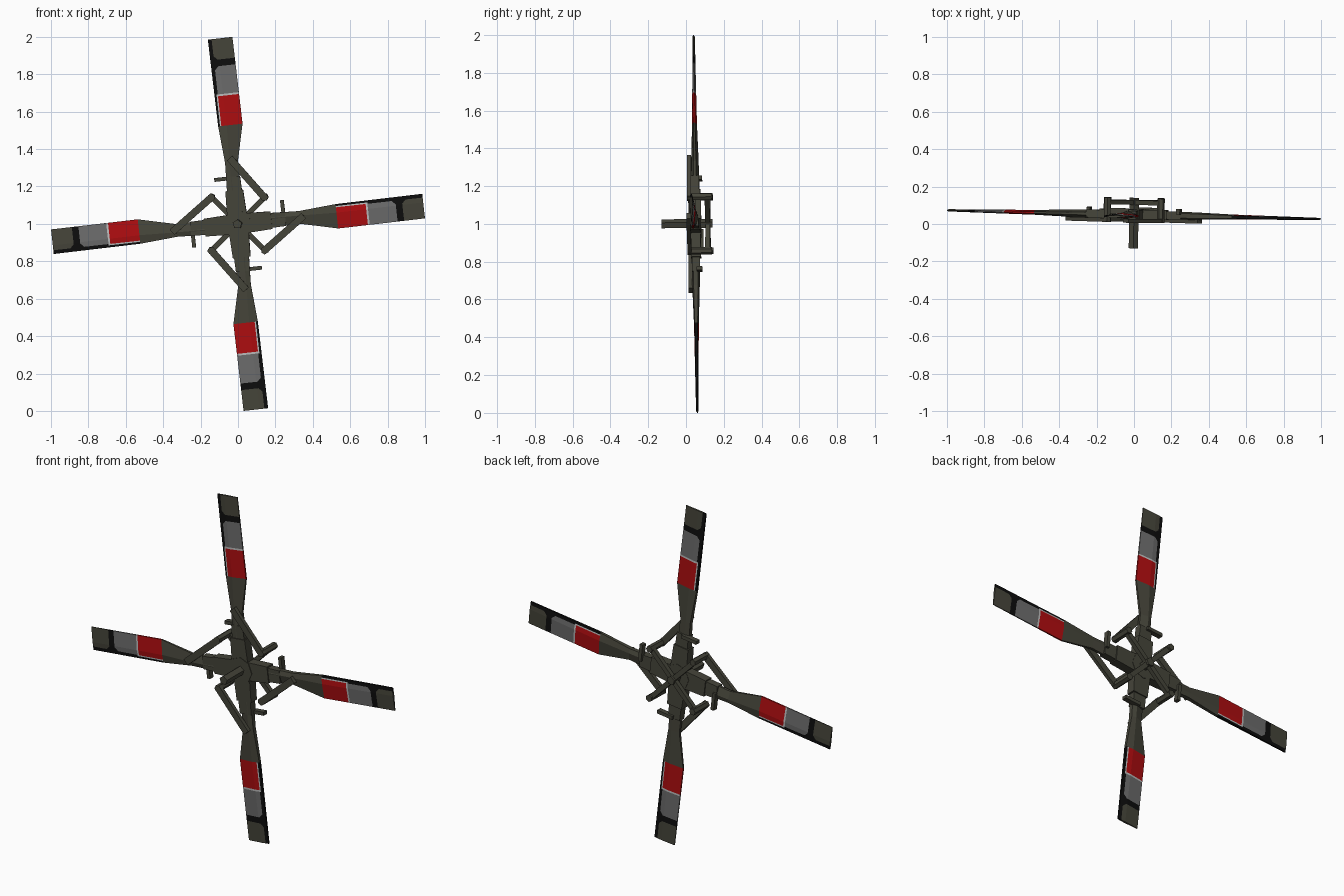
import bpy, bmesh, math
from mathutils import Matrix, Vector

if "Cube" in bpy.data.objects:
    bpy.data.objects.remove(bpy.data.objects["Cube"])

def mat(name, c):
    m = bpy.data.materials.new(name)
    m.diffuse_color = (*c, 1)
    m.use_nodes = True
    m.node_tree.nodes["Principled BSDF"].inputs["Base Color"].default_value = m.diffuse_color
    return m

OLIVE = mat("dark_olive", (.060, .059, .042))
RED = mat("red", (.42, .004, .005))
GREY = mat("mid_grey", (.15, .15, .15))
LIGHT = mat("light_grey", (.5, .5, .5))
BLACK = mat("black", (.004, .004, .004))
MATS = [OLIVE, RED, GREY, LIGHT, BLACK]

# slight tilt of the whole rotor around its hub
TILT = (Matrix.Translation((0, .05, 1)) @ Matrix.Rotation(-.022, 4, 'Z')
        @ Matrix.Rotation(.012, 4, 'X') @ Matrix.Translation((0, -.05, 0)))
BLADE_ANGLE = math.radians(6.4)

def finish(name, bm, angle=0):
    """Local axes: x along arm, y depth, z across; spun about the shaft by angle."""
    bmesh.ops.transform(bm, matrix=TILT @ Matrix.Rotation(-angle, 4, 'Y'), verts=bm.verts)
    bmesh.ops.recalc_face_normals(bm, faces=bm.faces)
    me = bpy.data.meshes.new(name)
    bm.to_mesh(me)
    bm.free()
    for m in MATS:
        me.materials.append(m)
    ob = bpy.data.objects.new(name, me)
    bpy.context.collection.objects.link(ob)
    return ob

def bar(name, a, b, width, y0, y1, angle=0, end_width=None):
    """Flat bar from a to b (x, z), between depths y0 and y1."""
    bm = bmesh.new()
    a, b = Vector(a), Vector(b)
    n = (b - a).normalized()
    n = Vector((-n.y, n.x))
    h0, h1 = width / 2, (end_width or width) / 2
    pts = [a - n * h0, b - n * h1, b + n * h1, a + n * h0]
    lo = [bm.verts.new((p.x, y0, p.y)) for p in pts]
    hi = [bm.verts.new((p.x, y1, p.y)) for p in pts]
    bm.faces.new(lo)
    bm.faces.new(hi)
    for i in range(4):
        j = (i + 1) % 4
        bm.faces.new((lo[i], lo[j], hi[j], hi[i]))
    return finish(name, bm, angle)

def rod(name, x, z, r, y0, y1, sides, angle=0):
    """Cylinder parallel to the shaft."""
    bm = bmesh.new()
    m = Matrix.Translation((x, (y0 + y1) / 2, z)) @ Matrix.Rotation(math.pi / 2, 4, 'X')
    bmesh.ops.create_cone(bm, cap_ends=True, segments=sides, radius1=r, radius2=r,
                          depth=y1 - y0, matrix=m)
    return finish(name, bm, angle)

def paint(c):
    """Material index on the blade from the face centre."""
    u, v = c.x, c.z
    if u < .53:
        return 0
    if v > .037:
        return 4
    if u < .70:
        return 3 if v > .030 or u > .69 else 1
    if u < .85:
        return 4 if v > .030 or u + v > .86 else 2
    if u < .885:
        return 4
    return 4 if v > .030 or u - v < .875 else 0

def blade(name, angle):
    bm = bmesh.new()
    # stations: distance, trailing edge, leading edge, half thickness
    stations = [(.15, -.04, .04, .022), (.33, -.036, .032, .020),
                (.53, -.084, .047, .013), (.997, -.082, .050, .006)]
    rings = []
    for u, lo, hi, t in stations:
        mid = lo + (hi - lo) * .65
        sec = [(lo, .35), (mid, 1), (hi, .6), (hi, -.6), (mid, -1), (lo, -.35)]
        rings.append([bm.verts.new((u, .05 + k * t, v)) for v, k in sec])
    for r0, r1 in zip(rings, rings[1:]):
        for i in range(6):
            j = (i + 1) % 6
            bm.faces.new((r0[i], r0[j], r1[j], r1[i]))
    bm.faces.new(rings[0])
    bm.faces.new(rings[-1])
    # cut the painted fields: across, along, then rounded corners
    cuts = [((u, 0, 0), (1, 0, 0), .5) for u in (.69, .70, .85, .885)]
    cuts += [((0, 0, v), (0, 0, 1), .53) for v in (.030, .037)]
    cuts += [((.86, 0, 0), (1, 0, 1), .70), ((.875, 0, 0), (1, 0, -1), .885)]
    ends = [1, 1, 1, 1, 1, 1, .85, 1]
    for (co, no, u0), u1 in zip(cuts, ends):
        faces = [f for f in bm.faces if u0 < f.calc_center_median().x < u1]
        geom = set(faces)
        for f in faces:
            geom.update(f.edges)
            geom.update(f.verts)
        bmesh.ops.bisect_plane(bm, geom=list(geom), dist=1e-5, plane_co=co,
                               plane_no=Vector(no).normalized())
    for f in bm.faces:
        f.material_index = paint(f.calc_center_median())
    finish(name, bm, angle)

for k in range(4):
    q = k * math.pi / 2
    a = q + BLADE_ANGLE
    n = f"_{k + 1}"
    blade("blade" + n, a)
    # stepped hub arm and blade grip
    bar("hub_arm" + n, (0, 0), (.18, 0), .11, .025, .078, a, .095)
    bar("blade_grip" + n, (.1, 0), (.255, -.002), .085, .03, .072, a, .075)
    # peg on the blade grip
    bar("grip_peg" + n, (.247, 0), (.247, .10), .02, .056, .086, a)
    # control spider arm, post and pitch link
    bar("spider_arm" + n, (0, 0), (.148, -.148), .028, .103, .128, q)
    rod("spider_post" + n, .143, -.143, .02, .01, .14, 6, q)
    bar("pitch_link" + n, (.135, -.148), (.352, .044), .038, .010, .031, q)

# central shaft and collar
rod("shaft", 0, 0, .026, -.13, .14, 5)
rod("hub_core", 0, 0, .075, .022, .08, 8)
